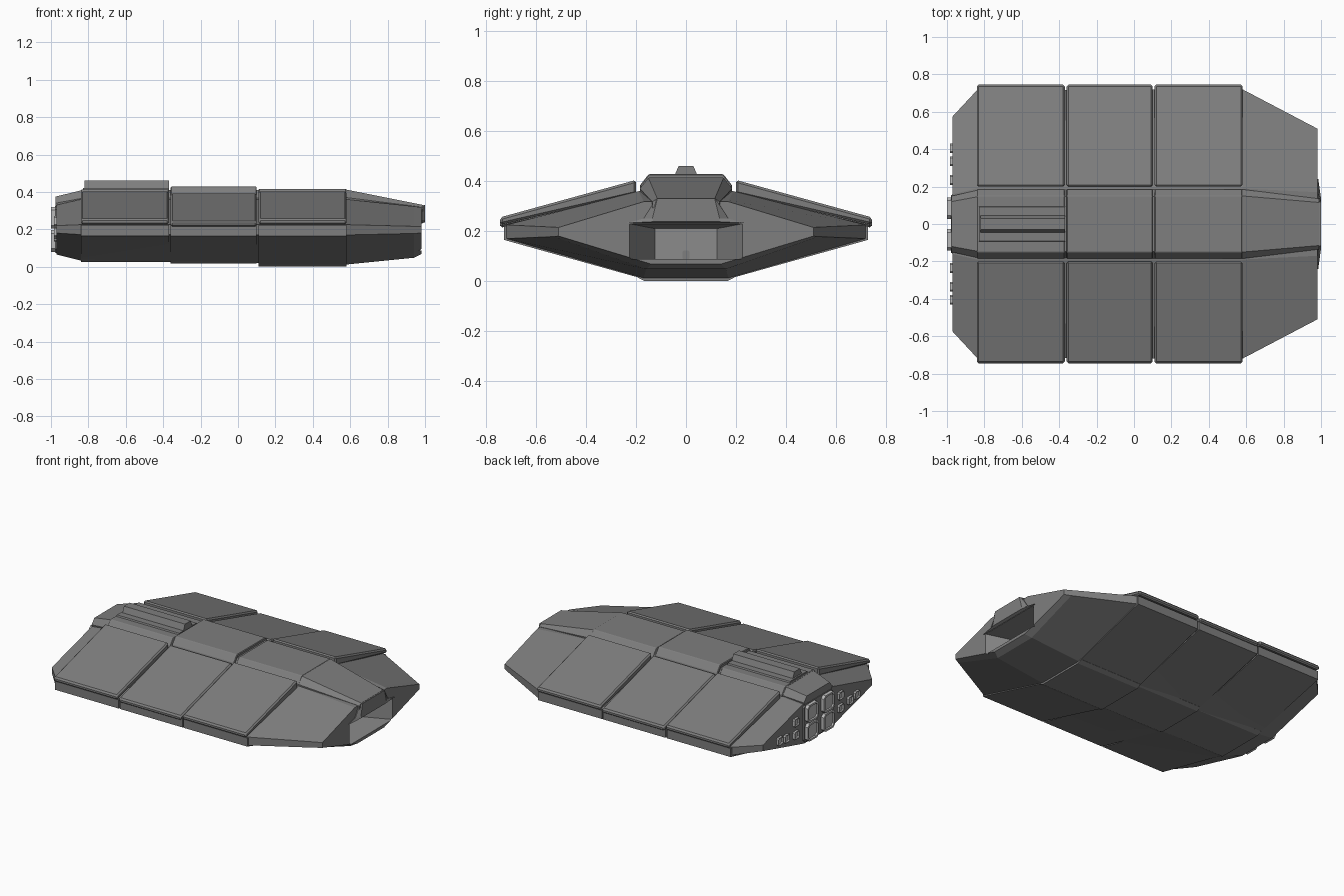
import bpy, bmesh

old = bpy.data.objects.get("Cube")
if old:
    bpy.data.objects.remove(old, do_unlink=True)


def material(name, v):
    m = bpy.data.materials.new(name)
    m.use_nodes = True
    m.diffuse_color = (v, v, v, 1)
    m.node_tree.nodes["Principled BSDF"].inputs["Base Color"].default_value = (v, v, v, 1)
    return m


HULL = material("hull grey", 0.21)
LIGHT = material("engine light grey", 0.5)
BAY = material("bay grey", 0.26)


def loft(name, stations, mat=HULL, bevel=0.0):
    """Join closed (y, z) sections at successive x positions into a solid."""
    bm = bmesh.new()
    rings = [[bm.verts.new((x, y, z)) for y, z in pts] for x, pts in stations]
    n = len(rings[0])
    for a, b in zip(rings, rings[1:]):
        for i in range(n):
            j = (i + 1) % n
            bm.faces.new((a[i], a[j], b[j], b[i]))
    bm.faces.new(rings[0])
    bm.faces.new(rings[-1])
    bmesh.ops.recalc_face_normals(bm, faces=bm.faces)
    if bevel:
        bmesh.ops.bevel(bm, geom=bm.edges[:], offset=bevel, segments=1, affect='EDGES')
    me = bpy.data.meshes.new(name)
    bm.to_mesh(me)
    bm.free()
    me.materials.append(mat)
    ob = bpy.data.objects.new(name, me)
    bpy.context.collection.objects.link(ob)
    return ob


def mirrored(half):
    """Full section from the points of its +y half, listed bottom to top."""
    return half + [(-y, z) for y, z in reversed(half)]


def box(y, z, w, h, cut=0.0):
    """Rectangle with clipped corners, as a section."""
    half = [(w - cut, -h), (w, -h + cut), (w, h - cut), (w - cut, h)] if cut else [(w, -h), (w, h)]
    return [(y + a, z + b) for a, b in mirrored(half)]


# Main hull: wide hexagonal wedge tapering at both ends
hull = loft("hull", [
    (-0.97, mirrored([(0.14, 0.065), (0.575, 0.18), (0.575, 0.22), (0.16, 0.33)])),
    (-0.84, mirrored([(0.17, 0.033), (0.715, 0.172), (0.715, 0.225), (0.19, 0.36)])),
    (0.58, mirrored([(0.17, 0.012), (0.72, 0.17), (0.72, 0.225), (0.19, 0.36)])),
    (0.94, mirrored([(0.16, 0.048), (0.531, 0.178), (0.531, 0.216), (0.172, 0.323)])),
    (0.98, mirrored([(0.14, 0.068), (0.51, 0.18), (0.51, 0.215), (0.17, 0.318)])),
])

# Hangar bay cut into the nose
cutter = loft("bay_cutter", [
    (0.74, mirrored([(0.125, 0.088), (0.125, 0.21)])),
    (1.05, mirrored([(0.255, 0.088), (0.255, 0.235)])),
], BAY)
cutter.hide_render = True
mod = hull.modifiers.new("bay", 'BOOLEAN')
mod.object = cutter
mod.operation = 'DIFFERENCE'
mod.solver = 'EXACT'
mod.material_mode = 'TRANSFER'
bpy.context.view_layer.objects.active = hull
bpy.ops.object.modifier_apply(modifier=mod.name)
bpy.data.objects.remove(cutter, do_unlink=True)
loft("bay_door", [(0.738, box(0, 0.105, 0.015, 0.018, 0.006)),
                  (0.746, box(0, 0.105, 0.015, 0.018, 0.006))])

# Hood over the bay
loft("bay_hood", [
    (0.96, mirrored([(0.24, 0.232), (0.17, 0.25), (0.12, 0.325)])),
    (0.985, mirrored([(0.24, 0.232), (0.17, 0.25), (0.12, 0.328)])),
    (1.0, mirrored([(0.13, 0.238), (0.135, 0.25), (0.115, 0.33)])),
])

# Armour sections: start, end, roof drop, spine height, keel height
sections = [("rear", -0.84, -0.37, 0.0, 0.413, 0.025),
            ("middle", -0.36, 0.1, 0.012, 0.428, 0.016),
            ("front", 0.11, 0.58, 0.0, 0.415, 0.0)]
for name, x0, x1, drop, top, low in sections:
    # Spine block
    spine = mirrored([(0.185, 0.33), (0.185, top - 0.045), (0.15, top)])
    loft(name + "_spine", [(x0, spine), (x1, spine)], bevel=0.004)
    # Keel block
    keel = mirrored([(0.165, low), (0.195, low + 0.014), (0.19, 0.1)])
    loft(name + "_keel", [(x0, keel), (x1, keel)])
    for side, s in (("left", 1), ("right", -1)):
        # Roof plate
        roof = [(s * y, z - drop) for y, z in
                [(0.2, 0.35), (0.2, 0.405), (0.745, 0.255), (0.745, 0.225)]]
        loft(f"{name}_roof_plate_{side}", [(x0, roof), (x1, roof)], bevel=0.009)
        # Belly plate
        belly = [(s * y, z) for y, z in
                 [(0.19, low + 0.014), (0.73, 0.165), (0.73, 0.222), (0.19, 0.1)]]
        loft(f"{name}_belly_plate_{side}", [(x0, belly), (x1, belly)])

# Continuous spine core with tapered ends
loft("spine_core", [
    (-0.975, mirrored([(0.13, 0.29), (0.15, 0.34), (0.12, 0.375)])),
    (-0.84, mirrored([(0.18, 0.3), (0.18, 0.365), (0.145, 0.408)])),
    (0.58, mirrored([(0.18, 0.3), (0.185, 0.37), (0.15, 0.412)])),
    (0.99, mirrored([(0.13, 0.25), (0.135, 0.318), (0.115, 0.33)])),
])

# Raised ridge on the rear roof
loft("ridge_base", [(x, mirrored([(0.1, 0.4), (0.09, 0.422)])) for x in (-0.83, -0.37)])
loft("ridge", [(x, mirrored([(0.05, 0.41), (0.045, 0.425), (0.03, 0.46)])) for x in (-0.82, -0.37)])


# Engines: clipped square nozzles with a recessed face
def engine(name, y, z, r, x_end):
    rim = box(y, z, r, r, r * 0.3)
    mouth = box(y, z, r * 0.8, r * 0.8, r * 0.24)
    loft(name, [(-0.95, rim), (x_end, rim), (x_end, mouth), (x_end + 0.012, mouth)], LIGHT)


loft("engine_mount", [(-0.978, box(0, 0.2, 0.155, 0.125, 0.02)),
                      (-0.95, box(0, 0.2, 0.165, 0.13, 0.02))])
for side, s in (("left", 1), ("right", -1)):
    for row, z in (("upper", 0.262), ("lower", 0.138)):
        engine(f"main_engine_{row}_{side}", s * 0.085, z, 0.058, -1.0)
    for i, (y, z) in enumerate([(0.235, 0.245), (0.235, 0.16), (0.335, 0.175), (0.405, 0.185)]):
        engine(f"small_engine_{i + 1}_{side}", s * y, z, 0.026, -0.985)
